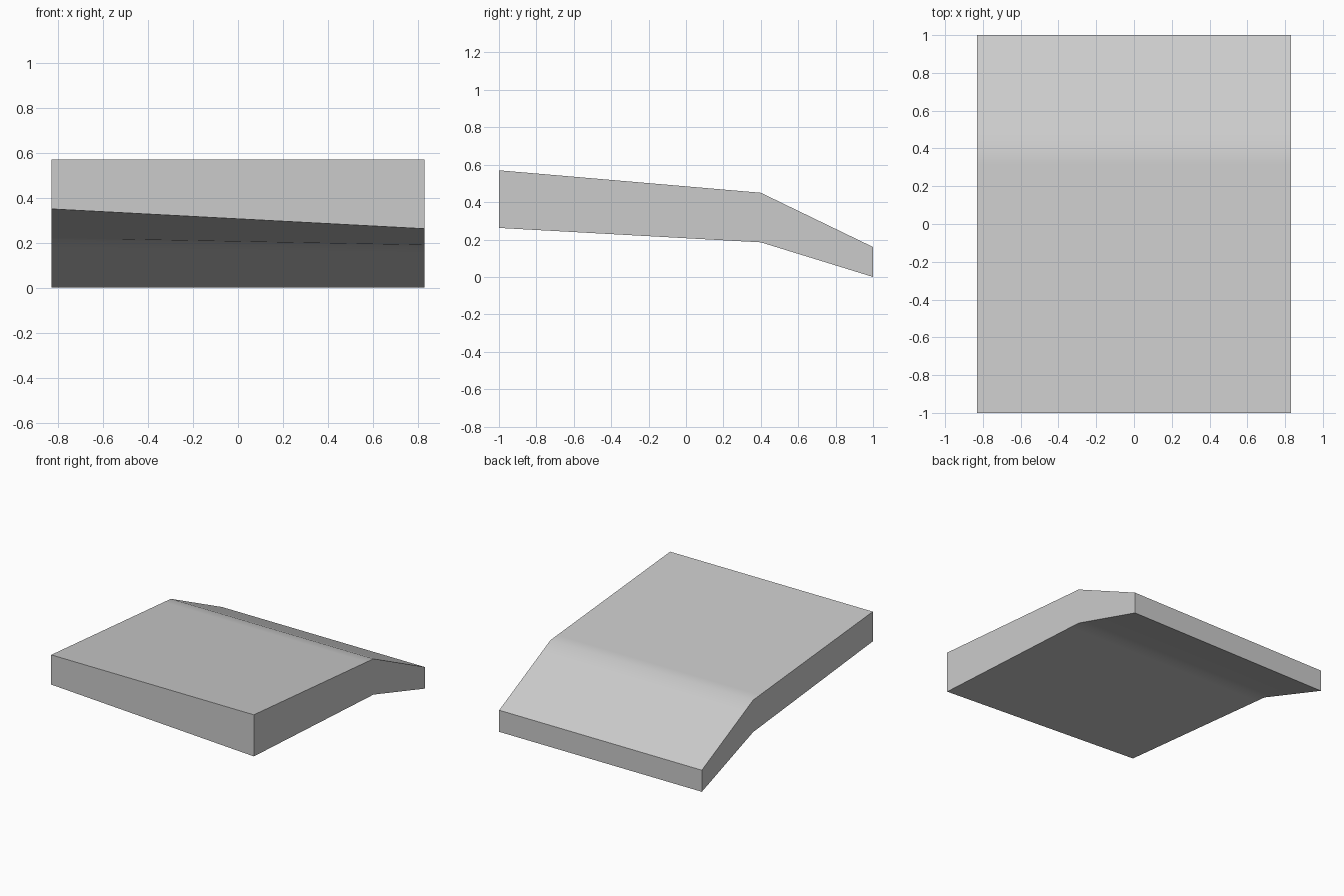
import bpy
import bmesh

cube = bpy.data.objects.get("Cube")
if cube:
    bpy.data.objects.remove(cube, do_unlink=True)

HALF_WIDTH = 0.83
# Side profiles as (y, z), front to back; the underside is slightly twisted
TOP = [(-1, 0.57), (0.4, 0.45), (1, 0.16)]
UNDER_LEFT = [(-1, 0.262), (0.4, 0.185), (1, 0)]
UNDER_RIGHT = [(-1, 0.35), (0.4, 0.213), (1, 0)]
# Extra loops beside the bend keep its soft shading narrow
STATIONS = [-1, 0.32, 0.4, 0.49, 1]


def height(profile, y):
    """Height of a profile at y."""
    for (y0, z0), (y1, z1) in zip(profile, profile[1:]):
        if y <= y1:
            return z0 + (z1 - z0) * (y - y0) / (y1 - y0)


# Bent slab: a four-cornered section carried from front to back
bm = bmesh.new()
rings = []
for y in STATIONS:
    section = [(-1, UNDER_RIGHT), (1, UNDER_LEFT), (1, TOP), (-1, TOP)]
    rings.append([bm.verts.new((s * HALF_WIDTH, y, height(p, y)))
                  for s, p in section])
for a, b in zip(rings, rings[1:]):
    for i in range(4):
        j = (i + 1) % 4
        bm.faces.new((a[i], a[j], b[j], b[i]))
bm.faces.new(rings[0])
bm.faces.new(rings[-1])
bmesh.ops.recalc_face_normals(bm, faces=bm.faces)

mesh = bpy.data.meshes.new("bent_slab")
bm.to_mesh(mesh)
bm.free()
slab = bpy.data.objects.new("bent_slab", mesh)
bpy.context.collection.objects.link(slab)

# Plain grey material
grey = bpy.data.materials.new("light_grey")
grey.use_nodes = True
colour = (0.6, 0.6, 0.6, 1)
grey.diffuse_color = colour
grey.node_tree.nodes["Principled BSDF"].inputs["Base Color"].default_value = colour
mesh.materials.append(grey)

# Smooth over the bend, sharp at the outer edges
bpy.ops.object.select_all(action="DESELECT")
slab.select_set(True)
bpy.context.view_layer.objects.active = slab
bpy.ops.object.shade_smooth_by_angle(angle=0.7)
